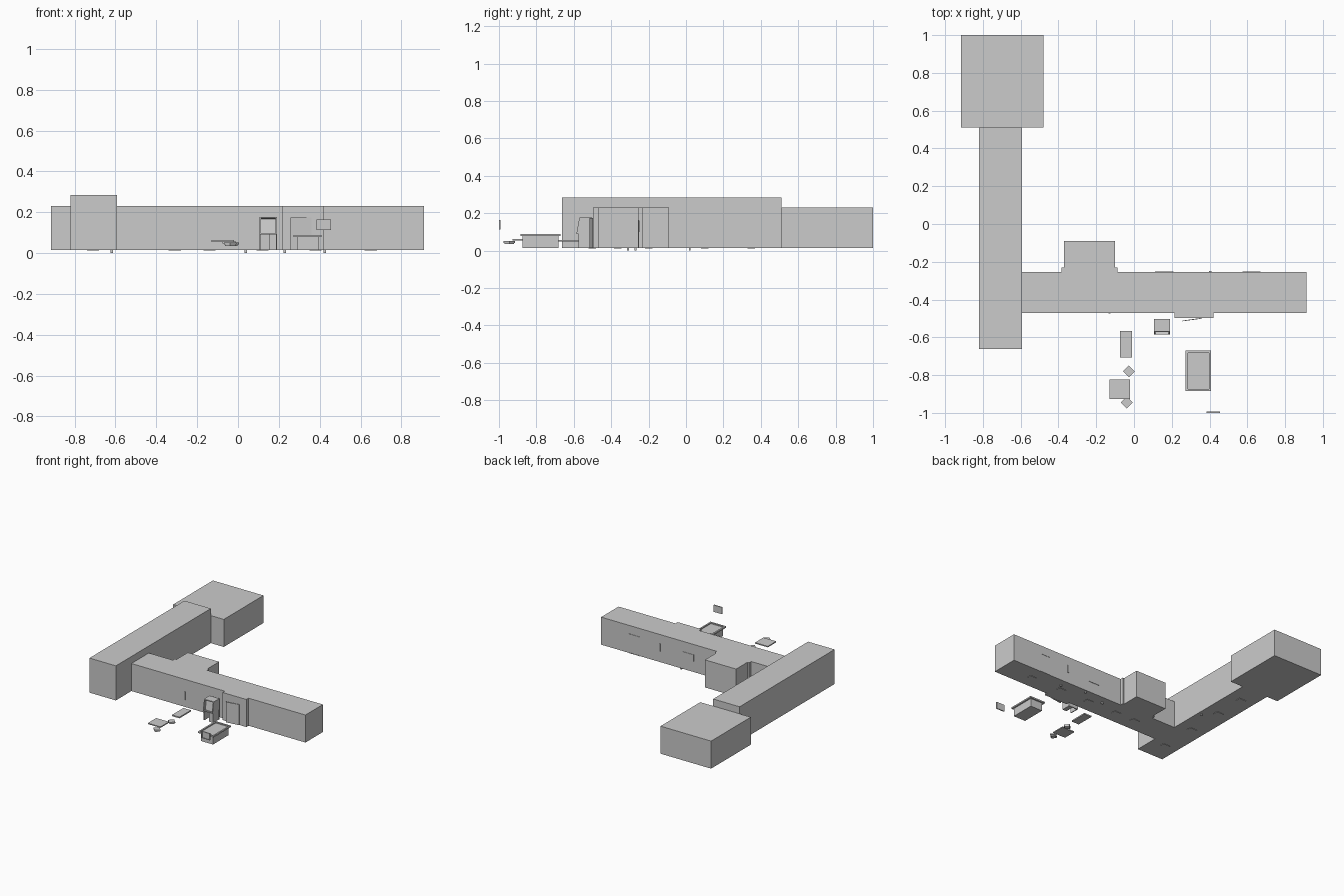
import bpy, bmesh, math
from mathutils import Matrix, Vector

if "Cube" in bpy.data.objects:
    bpy.data.objects.remove(bpy.data.objects["Cube"])

FLOOR = 0.015


def finish(name, bm):
    bmesh.ops.recalc_face_normals(bm, faces=bm.faces[:])
    me = bpy.data.meshes.new(name)
    bm.to_mesh(me)
    bm.free()
    ob = bpy.data.objects.new(name, me)
    bpy.context.collection.objects.link(ob)
    return ob


def prism(name, pts, axis, a, b):
    """Extrude a 2D outline along z (xy outline) or x (yz outline)."""
    bm = bmesh.new()
    place = (lambda p, t: (p[0], p[1], t)) if axis == 'z' else (lambda p, t: (t, p[0], p[1]))
    face = bm.faces.new([bm.verts.new(place(p, a)) for p in pts])
    ext = bmesh.ops.extrude_face_region(bm, geom=[face])
    shift = Vector(place((0, 0), b - a))
    bmesh.ops.translate(bm, vec=shift, verts=[v for v in ext['geom'] if isinstance(v, bmesh.types.BMVert)])
    return finish(name, bm)


def box(name, x0, x1, y0, y1, z0, z1, turn=0.0):
    bm = bmesh.new()
    m = (Matrix.Translation(((x0 + x1) / 2, (y0 + y1) / 2, (z0 + z1) / 2))
         @ Matrix.Rotation(turn, 4, 'Z') @ Matrix.Diagonal((x1 - x0, y1 - y0, z1 - z0, 1)))
    bmesh.ops.create_cube(bm, size=1, matrix=m)
    return finish(name, bm)


def recess(ob, direction, inset, depth):
    """Inset the largest face pointing in a direction and push it in."""
    bm = bmesh.new()
    bm.from_mesh(ob.data)
    d = Vector(direction)
    face = max((f for f in bm.faces if f.normal.dot(d) > 0.9), key=lambda f: f.calc_area())
    n = face.normal.copy()
    bmesh.ops.inset_region(bm, faces=[face], thickness=inset)
    ext = bmesh.ops.extrude_face_region(bm, geom=[face])
    bmesh.ops.translate(bm, vec=-n * depth, verts=[v for v in ext['geom'] if isinstance(v, bmesh.types.BMVert)])
    if face.is_valid:
        bmesh.ops.delete(bm, geom=[face], context='FACES_ONLY')
    bm.to_mesh(ob.data)
    bm.free()


# Building: end room, tall corridor, and long hall with its side room and entry bay
box("end_room", -0.917, -0.48, 0.51, 1.0, FLOOR, 0.23)
box("tall_corridor", -0.82, -0.592, -0.662, 0.51, FLOOR, 0.285)
prism("long_hall", [
    (-0.592, -0.47), (0.215, -0.47), (0.215, -0.497), (0.42, -0.497), (0.42, -0.47),
    (0.912, -0.47), (0.912, -0.255), (-0.088, -0.255), (-0.088, -0.23), (-0.1, -0.23),
    (-0.1, -0.09), (-0.37, -0.09), (-0.37, -0.23), (-0.385, -0.23), (-0.385, -0.255),
    (-0.592, -0.255)], 'z', FLOOR, 0.23)

# Doors and small wall fittings
box("entry_door", 0.257, 0.36, -0.508, -0.504, FLOOR, 0.175, math.radians(8))
back_door = box("back_door", 0.575, 0.67, -0.256, -0.252, FLOOR, 0.165)
recess(back_door, (0, 1, 0), 0.006, 0.002)
box("front_wall_fitting", -0.135, -0.125, -0.475, -0.47, 0.07, 0.135)
box("back_wall_fitting", 0.398, 0.41, -0.255, -0.249, 0.1, 0.16)
box("back_wall_panel", 0.11, 0.21, -0.256, -0.252, 0.1, 0.15)

# Floor plates and drains seen from underneath
for i, x in enumerate((-0.31, -0.14, 0.12, 0.38, 0.65)):
    box(f"hall_floor_plate_{i}", x - 0.03, x + 0.03, -0.385, -0.345, 0.012, FLOOR)
for i, y in enumerate((-0.5, -0.2, 0.1, 0.35)):
    box(f"corridor_floor_plate_{i}", -0.74, -0.68, y - 0.02, y + 0.02, 0.012, FLOOR)
for i, (x, y) in enumerate(((-0.618, 0.02), (0.037, -0.31), (0.23, -0.27), (0.425, -0.31))):
    box(f"floor_drain_{i}", x - 0.006, x + 0.006, y - 0.005, y + 0.005, 0, FLOOR)

# Upright cabinet with a framed screen above a narrower base
hood = prism("cabinet_hood", [(-0.586, 0.09), (-0.57, 0.178), (-0.502, 0.178), (-0.502, 0.09)],
             'x', 0.106, 0.19)
recess(hood, (0, -1, 0.18), 0.01, 0.02)
box("cabinet_base", 0.152, 0.188, -0.575, -0.505, FLOOR, 0.09)
box("cabinet_side", 0.106, 0.112, -0.575, -0.505, FLOOR, 0.09)
box("cabinet_back", 0.106, 0.19, -0.508, -0.502, FLOOR, 0.09)

# Game table: body and overhanging rim with a sunken bed
box("table_body", 0.29, 0.395, -0.873, -0.683, FLOOR, 0.079)
rim = box("table_rim", 0.273, 0.408, -0.885, -0.67, 0.078, 0.089)
recess(rim, (0, 0, 1), 0.017, 0.008)

# Framed wall picture
picture = box("wall_picture", 0.385, 0.455, -1.0, -0.992, 0.112, 0.165)
recess(picture, (0, -1, 0), 0.006, 0.003)

# Bench, square table top and two turned stools
box("bench_top", -0.075, -0.01, -0.708, -0.567, 0.048, 0.058)
box("square_table_top", -0.13, -0.02, -0.927, -0.824, 0.055, 0.063)
for i, (x, y) in enumerate(((-0.027, -0.78), (-0.038, -0.945))):
    box(f"stool_seat_{i}", x - 0.022, x + 0.022, y - 0.022, y + 0.022, 0.042, 0.051, math.radians(45))
    box(f"stool_pad_{i}", x - 0.018, x + 0.018, y - 0.018, y + 0.018, 0.035, 0.042, math.radians(45))
